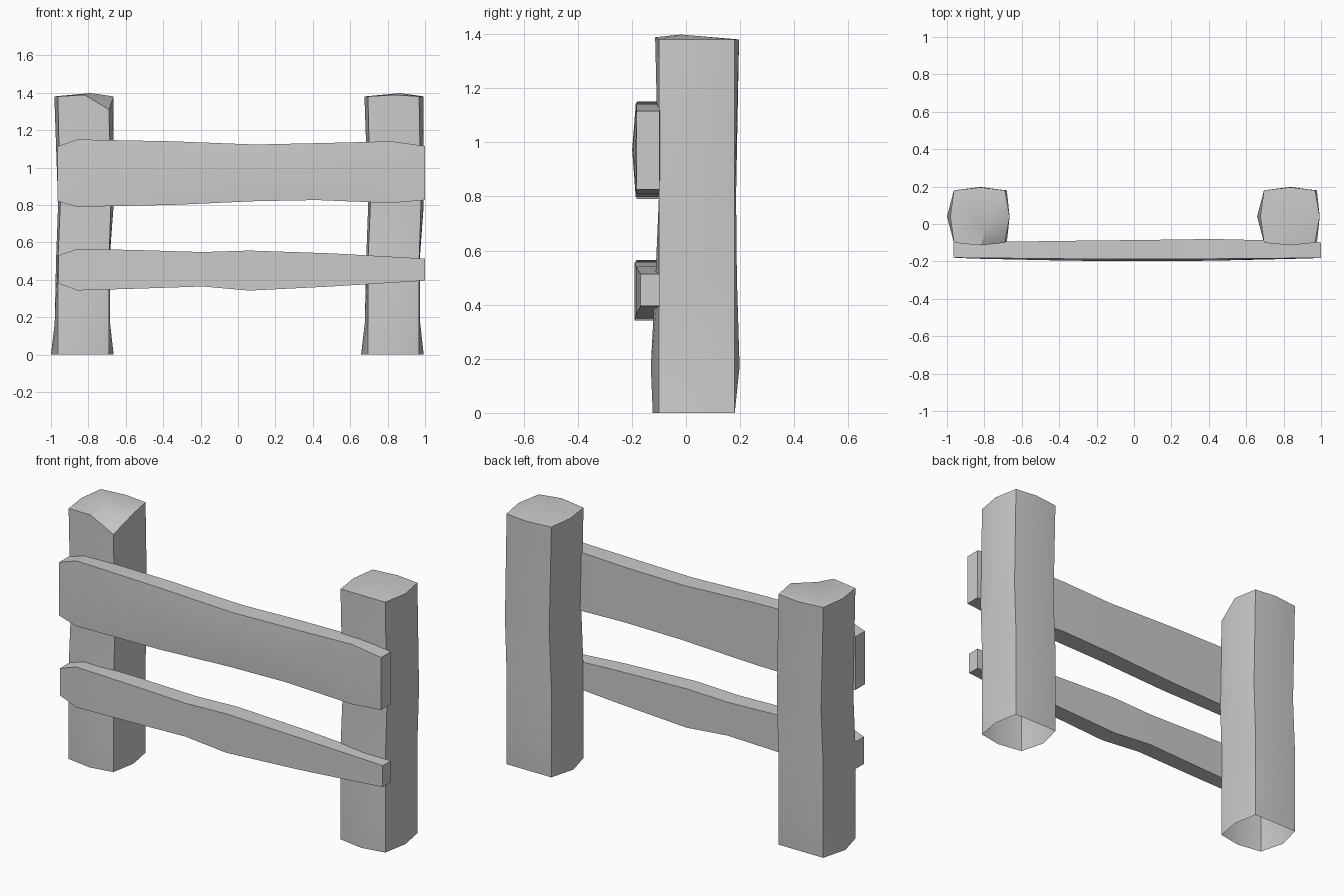
import bpy, bmesh, math

if "Cube" in bpy.data.objects:
    bpy.data.objects.remove(bpy.data.objects["Cube"])


def finish(bm, name):
    bmesh.ops.recalc_face_normals(bm, faces=bm.faces)
    mesh = bpy.data.meshes.new(name)
    bm.to_mesh(mesh)
    bm.free()
    obj = bpy.data.objects.new(name, mesh)
    bpy.context.collection.objects.link(obj)
    bpy.ops.object.select_all(action='DESELECT')
    obj.select_set(True)
    bpy.context.view_layer.objects.active = obj
    bpy.ops.object.shade_smooth_by_angle(angle=math.radians(35))
    return obj


def loft(bm, rings):
    n = len(rings[0])
    for a, b in zip(rings, rings[1:]):
        for i in range(n):
            j = (i + 1) % n
            bm.faces.new((a[i], a[j], b[j], b[i]))


# Post levels: z, left bulge x, right bulge x, front bulge y, back bulge y
LEVELS = [
    (0.00, -1.000, -0.665, -0.123, 0.180),
    (0.17, -0.980, -0.684, -0.130, 0.198),
    (0.50, -0.973, -0.687, -0.113, 0.188),
    (0.80, -0.962, -0.665, -0.100, 0.185),
    (1.38, -0.982, -0.665, -0.114, 0.196),
]


def post(name, dx, chipped):
    bm = bmesh.new()
    rings = []
    for z, l, r, f, b in LEVELS:
        top = z > 1.3
        mid = z + 0.008 if top else z
        chip = 1.31 if top and chipped else z
        cl = -0.950 if z == 0.8 else -0.963
        cr = -0.680 if z == 0.8 else -0.690
        pts = [(cl, -0.1, z), (-0.82, f, mid), (cr, -0.1, chip), (r, 0.04, z),
               (cr, 0.18, z), (-0.82, b, z), (cl, 0.18, z), (l, 0.04, z)]
        rings.append([bm.verts.new((x + dx, y, h)) for x, y, h in pts])
    loft(bm, rings)
    # Slightly crowned top; the underside stays open
    crown = bm.verts.new((-0.79 + dx, -0.02, 1.398))
    for i in range(8):
        bm.faces.new((rings[-1][i], rings[-1][(i + 1) % 8], crown))
    finish(bm, name)


def rail(name, stations):
    # Stations: x, bottom z, top z, front y, back y, middle bulge
    bm = bmesh.new()
    rings = []
    for x, lo, hi, f, b, bulge in stations:
        pts = [(f, lo), (f - bulge, (lo + hi) / 2), (f, hi), (b, hi), (b, lo)]
        rings.append([bm.verts.new((x, y, z)) for y, z in pts])
    loft(bm, rings)
    bm.faces.new(rings[0])
    bm.faces.new(rings[-1])
    finish(bm, name)


post("left_post", 0, True)
post("right_post", 1.658, False)

rail("upper_rail", [
    (-0.965, 0.820, 1.113, -0.180, -0.098, 0),
    (-0.860, 0.790, 1.150, -0.181, -0.097, 0.004),
    (-0.350, 0.800, 1.140, -0.186, -0.090, 0.010),
    (0.090, 0.820, 1.123, -0.187, -0.085, 0.012),
    (0.420, 0.826, 1.130, -0.186, -0.080, 0.010),
    (0.820, 0.810, 1.140, -0.183, -0.090, 0.004),
    (1.000, 0.826, 1.115, -0.182, -0.098, 0),
])

rail("lower_rail", [
    (-0.960, 0.380, 0.530, -0.178, -0.098, 0),
    (-0.860, 0.343, 0.565, -0.182, -0.098, 0),
    (-0.550, 0.352, 0.559, -0.186, -0.094, 0),
    (-0.190, 0.364, 0.548, -0.189, -0.090, 0),
    (0.060, 0.342, 0.556, -0.190, -0.088, 0),
    (0.500, 0.364, 0.541, -0.185, -0.092, 0),
    (1.000, 0.395, 0.513, -0.168, -0.098, 0),
])
